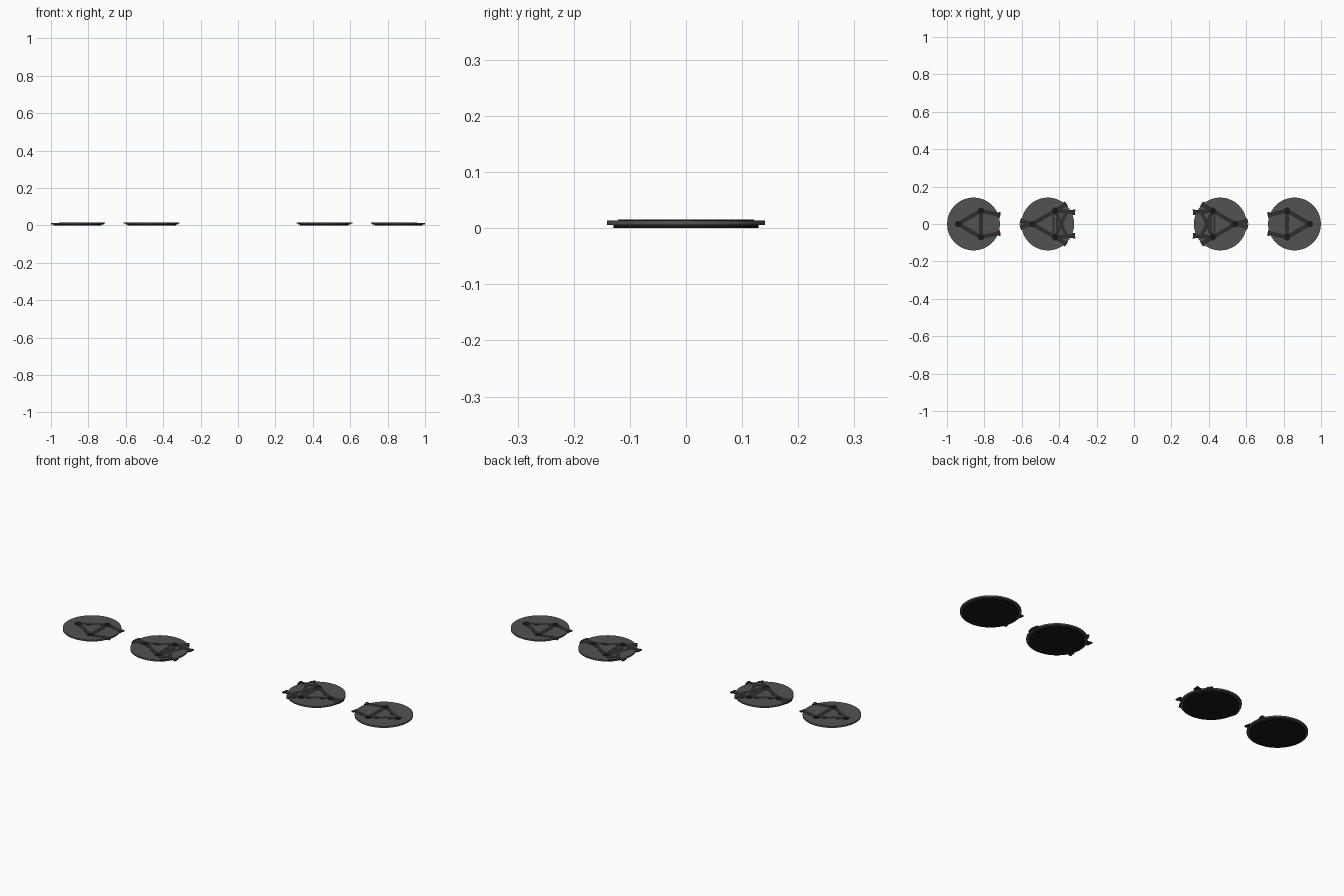
import bpy, math

if "Cube" in bpy.data.objects:
    bpy.data.objects.remove(bpy.data.objects["Cube"])


def material(name, v, b=0.0):
    m = bpy.data.materials.new(name)
    m.diffuse_color = (v, v, v + b, 1)
    m.use_nodes = True
    m.node_tree.nodes["Principled BSDF"].inputs["Base Color"].default_value = m.diffuse_color
    return m


DISC = material("dark_grey", 0.085)
FOOT = material("near_black", 0.009, 0.001)
BAR = material("charcoal", 0.028, 0.002)


def disc(name, x, y, r, z0, z1, mat, n=64):
    bpy.ops.mesh.primitive_cylinder_add(vertices=n, radius=r, depth=z1 - z0,
                                        location=(x, y, (z0 + z1) / 2))
    o = bpy.context.object
    o.name = name
    o.data.materials.append(mat)
    bpy.ops.object.shade_smooth_by_angle(angle=math.radians(35))
    return o


def strap(name, a, b, w, z0, z1):
    dx, dy = b[0] - a[0], b[1] - a[1]
    bpy.ops.mesh.primitive_cube_add(size=1, location=((a[0] + b[0]) / 2, (a[1] + b[1]) / 2, (z0 + z1) / 2),
                                    rotation=(0, 0, math.atan2(dy, dx)))
    o = bpy.context.object
    o.name = name
    o.scale = (math.hypot(dx, dy), w, z1 - z0)
    o.data.materials.append(BAR)
    return o


def arm(name, a, b):
    # flat arm with a wider clamp at the outer end
    strap(name, a, b, 0.022, 0.010, 0.0148)
    d = math.hypot(b[0] - a[0], b[1] - a[1])
    t = 0.012 / d
    c = (b[0] - t * (b[0] - a[0]), b[1] - t * (b[1] - a[1]))
    strap(name + "_clamp", c, b, 0.030, 0.009, 0.0155)


def base(name, cx, side, inner):
    # local +u points toward the middle of the model
    def p(u, v):
        return (cx - side * u, v)
    disc(name + "_foot_pad", cx, 0, 0.129, 0, 0.0065, FOOT)
    disc(name + "_plate", cx, 0, 0.141, 0.006, 0.0138, DISC)
    # triangular frame with a bolt at each corner
    corners = [p(-0.082, 0), p(0.04, 0.071), p(0.04, -0.071)]
    for i, c in enumerate(corners):
        disc(name + "_bolt", *c, 0.017, 0.012, 0.0158, FOOT, 20)
        if inner and i == 1:
            for du in (-0.009, 0.009):
                strap(name + "_split_strap", p(0.04 + du, 0.071), p(0.04 + du, -0.071), 0.011, 0.012, 0.0148)
        else:
            strap(name + "_frame_strap", c, corners[(i + 1) % 3], 0.022, 0.012, 0.0148)
    # arms overhanging the rim
    for s in (-1, 1):
        if inner:
            arm(name + "_tip_arm", p(-0.082, 0), p(-0.147, s * 0.018))
            arm(name + "_inward_arm", p(0.04, s * 0.071), p(0.146, s * 0.062))
            arm(name + "_corner_arm", p(0.04, s * 0.071), p(0.10, s * 0.108))
            strap(name + "_cross_strap", p(0.04, s * -0.071), p(0.098, s * 0.06), 0.018, 0.012, 0.0148)
        else:
            arm(name + "_inward_arm", p(0.04, s * 0.071), p(0.143, s * 0.047))


for side, label in ((-1, "left"), (1, "right")):
    base(label + "_outer", side * 0.858, side, False)
    base(label + "_inner", side * 0.461, side, True)
